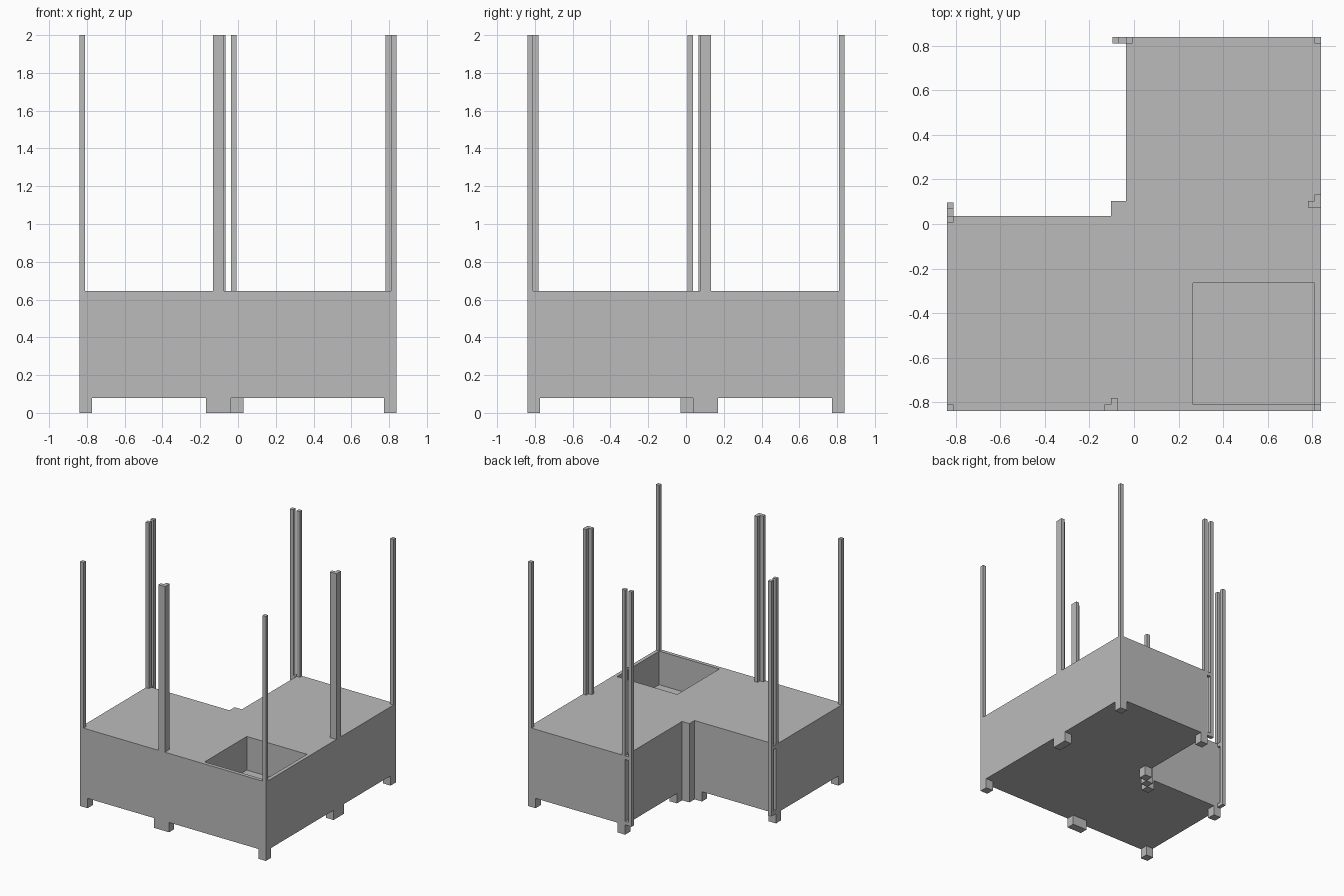
import bpy
import bmesh

cube = bpy.data.objects.get("Cube")
if cube:
    bpy.data.objects.remove(cube, do_unlink=True)

grey = bpy.data.materials.new("plain_grey")
grey.use_nodes = True
colour = (0.5, 0.5, 0.5, 1)
grey.diffuse_color = colour
grey.node_tree.nodes["Principled BSDF"].inputs["Base Color"].default_value = colour

E = 0.84        # half width of the plan
P = 0.03        # post thickness
F = 0.067       # foot size
BASE, DECK, TOP = 0.08, 0.645, 2.0


def prism(name, outline, z0, z1):
    """Extrude a plan outline from z0 up to z1."""
    bm = bmesh.new()
    face = bm.faces.new([bm.verts.new((x, y, z0)) for x, y in outline])
    new = bmesh.ops.extrude_face_region(bm, geom=[face])["geom"]
    for v in new:
        if isinstance(v, bmesh.types.BMVert):
            v.co.z = z1
    bmesh.ops.recalc_face_normals(bm, faces=bm.faces)
    mesh = bpy.data.meshes.new(name)
    bm.to_mesh(mesh)
    bm.free()
    mesh.materials.append(grey)
    obj = bpy.data.objects.new(name, mesh)
    bpy.context.collection.objects.link(obj)
    return obj


def box(name, x, y, w, d, z0, z1):
    return prism(name, [(x, y), (x + w, y), (x + w, y + d), (x, y + d)], z0, z1)


def flipped(outline):
    """Reflect a plan outline across the diagonal of the L shape."""
    return [(-y, -x) for x, y in outline]


def pair(name, outline, z0, z1):
    prism(name + "_a", outline, z0, z1)
    prism(name + "_b", flipped(outline), z0, z1)


def rect(x, y, w, d):
    return [(x, y), (x + w, y), (x + w, y + d), (x, y + d)]


# L-shaped body with a small square pier in the inner corner
I, J = 0.037, 0.103
body = prism("body", [(-E, -E), (E, -E), (E, E), (-I, E), (-I, J),
                      (-J, J), (-J, I), (-E, I)], BASE, DECK)

# Square pit sunk into the deck
cutter = box("pit_cutter", 0.265, -0.81, 0.545, 0.545, 0.37, 1)
cutter.hide_render = True
cutter.hide_viewport = True
cut = body.modifiers.new("pit", 'BOOLEAN')
cut.operation = 'DIFFERENCE'
cut.solver = 'EXACT'
cut.object = cutter

# Feet at the outer corners
for name, x, y in (("front_right", -E, -E), ("front_left", E - F, -E),
                   ("back_left", E - F, E - F)):
    box(name + "_foot", x, y, F, F, 0, BASE)

# Double feet, notch-end feet and the diagonal run of inner feet
pair("double_foot", rect(-J - F, -E, 2 * F, F), 0, BASE)
pair("end_foot", rect(-E, I - F, F, F), 0, BASE)
pair("inner_foot", rect(-J - F, I - F, F, F), 0, BASE)
box("pier_foot", -J, I, J - I, J - I, 0, BASE)

# Single posts on the outer corners
for name, x, y in (("front_right", -E, -E), ("front_left", E - P, -E),
                   ("back_left", E - P, E - P)):
    box(name + "_post", x, y, P, P, DECK, TOP)

# L-section posts midway along the two long sides
a, b, c = -0.133, -0.103, -0.073
pair("angle_post", [(a, -E), (c, -E), (c, -E + 2 * P), (b, -E + 2 * P),
                    (b, -E + P), (a, -E + P)], DECK, TOP)

# Twin posts at the notch ends: one on the deck, one outside held by spacers
pair("end_post", rect(-E, I - P, P, P), DECK, TOP)
pair("outer_post", rect(-E, I + P, P, P), BASE, TOP)
pair("upper_spacer", rect(-E, I, P, P), DECK - P, DECK)
pair("lower_spacer", rect(-E, I, P, P), BASE, BASE + P)
